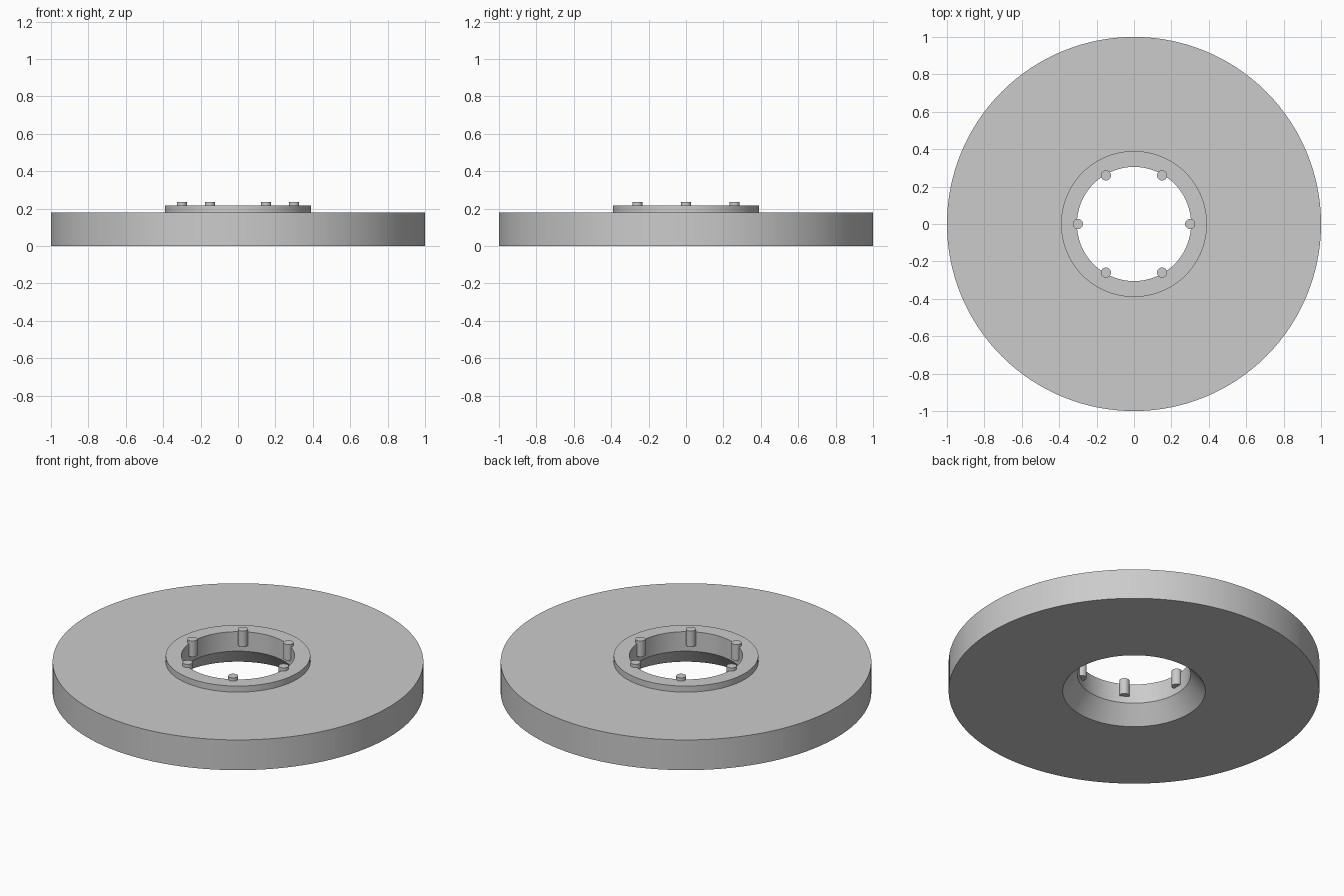
import bpy
import bmesh
from math import cos, sin, radians, pi
from mathutils import Vector

cube = bpy.data.objects.get("Cube")
if cube:
    bpy.data.objects.remove(cube, do_unlink=True)

# Single grey metal colour
grey = bpy.data.materials.new("grey_metal")
grey.use_nodes = True
tone = (0.6, 0.6, 0.6, 1)
grey.diffuse_color = tone
grey.node_tree.nodes["Principled BSDF"].inputs["Base Color"].default_value = tone


def lathe(name, profile, steps, closed=True, location=(0, 0, 0)):
    """Turn a (radius, height) profile around the z axis."""
    bm = bmesh.new()
    verts = [bm.verts.new((r, 0, z)) for r, z in profile]
    pairs = list(zip(verts, verts[1:]))
    if closed:
        pairs.append((verts[-1], verts[0]))
    edges = [bm.edges.new(p) for p in pairs]
    bmesh.ops.spin(bm, geom=verts + edges, cent=(0, 0, 0), axis=(0, 0, 1),
                   angle=2 * pi, steps=steps)
    bmesh.ops.remove_doubles(bm, verts=bm.verts, dist=0.0001)
    bmesh.ops.recalc_face_normals(bm, faces=bm.faces)
    mesh = bpy.data.meshes.new(name)
    bm.to_mesh(mesh)
    bm.free()
    mesh.materials.append(grey)
    obj = bpy.data.objects.new(name, mesh)
    obj.location = Vector(location)
    bpy.context.collection.objects.link(obj)
    bpy.ops.object.select_all(action='DESELECT')
    obj.select_set(True)
    bpy.context.view_layer.objects.active = obj
    bpy.ops.object.shade_smooth_by_angle(angle=radians(30))
    return obj


# Disc with raised collar, straight bore and flared underside
lathe("disc", [(0.385, 0), (1, 0), (1, 0.18), (0.39, 0.18),
               (0.39, 0.216), (0.305, 0.216), (0.305, 0.1)], 128)

# Six pegs set into the edge of the bore
for i in range(6):
    a = radians(60 * i)
    lathe(f"peg_{i + 1}", [(0, 0.14), (0.027, 0.14), (0.027, 0.235), (0, 0.235)],
          32, closed=False, location=(0.3 * cos(a), 0.3 * sin(a), 0))
